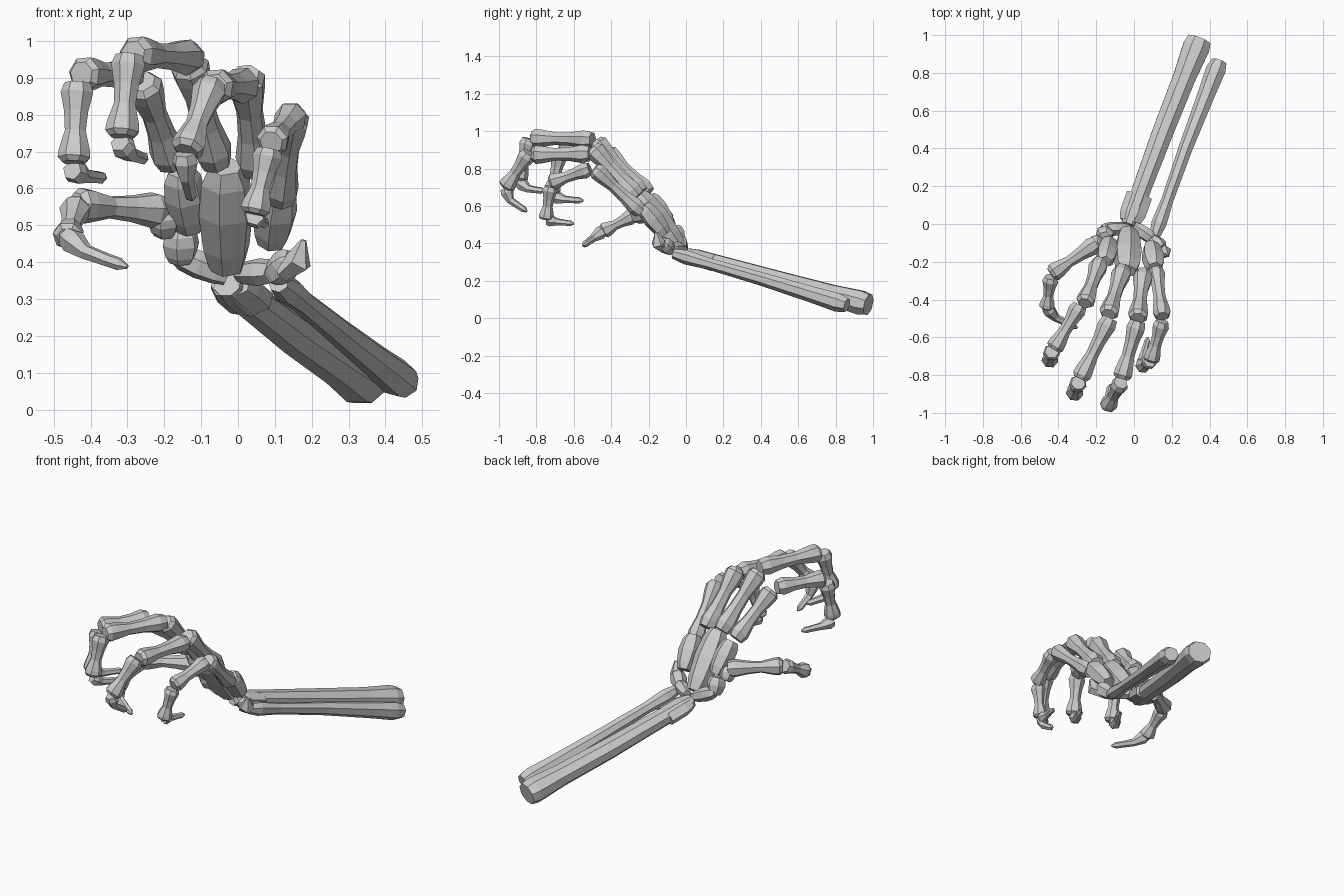
import bpy, bmesh, math
from mathutils import Vector


def bone(name, pts, rings, sides=7, wide=1.0, ref=(1, 0, 0), phase=0.3):
    """Loft rings (t, radius) along a polyline; 'wide' stretches rings along ref."""
    P = [Vector(p) for p in pts]
    seg = [(b - a).length for a, b in zip(P, P[1:])]
    total = sum(seg)

    def at(t):
        d = t * total
        for i, s in enumerate(seg):
            if d <= s or i == len(seg) - 1:
                return P[i] + (P[i + 1] - P[i]) * (d / s)
            d -= s

    bm = bmesh.new()
    loops = []
    for t, r in rings:
        tan = (at(min(1, t + 0.12)) - at(max(0, t - 0.12))).normalized()
        v = tan.cross(Vector(ref)).normalized()
        u = v.cross(tan)
        loops.append([bm.verts.new(at(t) + u * math.cos(a) * r * wide + v * math.sin(a) * r)
                      for a in (phase + 2 * math.pi * k / sides for k in range(sides))])
    for a, b in zip(loops, loops[1:]):
        for k in range(sides):
            n = (k + 1) % sides
            bm.faces.new((a[k], a[n], b[n], b[k]))
    bm.faces.new(loops[0][::-1])
    bm.faces.new(loops[-1])
    bmesh.ops.recalc_face_normals(bm, faces=bm.faces)
    me = bpy.data.meshes.new(name)
    bm.to_mesh(me)
    bm.free()
    ob = bpy.data.objects.new(name, me)
    bpy.context.collection.objects.link(ob)
    return ob


def knuckled(r, neck=0.62):
    """Wide base, thin shaft, wide head."""
    return [(0, r * .8), (.12, r), (.36, r * .74), (.6, r * neck), (.84, r * .95), (.94, r), (1, r * .72)]


def claw(r):
    return [(0, r * .8), (.14, r), (.4, r * .6), (.72, r * .5), (.88, r * .5), (1, r * .16)]


# forearm
bone("radius", [(.345, .975, .072), (.15, .48, .205), (-.03, -.005, .342)],
     [(0, .06), (.04, .069), (.2, .058), (.5, .054), (.8, .048), (.94, .046), (1, .036)], 8, 1.12)
bone("radius_flare", [(.03, .15, .295), (-.02, .01, .338)],
     [(0, .045), (.7, .045), (1, .036)], 7, 1.6)
bone("ulna", [(.452, .86, .07), (.27, .39, .215), (.11, -.065, .345)],
     [(0, .04), (.05, .052), (.2, .045), (.5, .037), (.8, .032), (.93, .04), (1, .028)], 7, 1.05)

# wrist bones: start, end, radius, width factor
carpals = {
    "capitate": ((-.03, -.04, .385), (-.035, -.25, .66), .06, 1.15),
    "lunate": ((.0, -.01, .37), (.1, -.08, .375), .034, 1.0),
    "scaphoid": ((-.03, -.02, .36), (-.17, -.03, .42), .035, 1.0),
    "trapezium": ((-.155, -.04, .4), (-.155, -.07, .49), .046, 1.0),
    "thumb_base": ((-.2, -.08, .475), (-.2, -.12, .54), .04, 1.0),
    "trapezoid": ((-.13, -.09, .49), (-.155, -.2, .65), .052, 1.0),
    "hamate": ((.09, -.11, .45), (.11, -.23, .6), .05, 1.1),
    "triquetral": ((.09, -.08, .36), (.15, -.13, .41), .04, 1.0),
}
for name, (a, b, r, w) in carpals.items():
    ref = (0, 1, 0) if name in ("lunate", "scaphoid") else (1, 0, 0)
    bone(name, [a, b], [(0, r * .7), (.2, r * .95), (.55, r * 1.12), (.85, r), (1, r * .7)], 6, w, ref)
bone("pisiform", [(.12, -.12, .375), (.165, -.15, .4), (.178, -.16, .46)],
     [(0, .03), (.5, .038), (1, .008)], 5)

# fingers: (metacarpal, proximal, middle, distal) joint paths, and size
fingers = {
    "index": ([(-.18, -.2, .67), (-.26, -.42, .89)],
              [(-.285, -.43, .91), (-.425, -.665, .91)],
              [(-.435, -.675, .885), (-.445, -.72, .67)],
              [(-.45, -.71, .65), (-.42, -.65, .635), (-.36, -.55, .628)], .048),
    "middle": ([(-.06, -.24, .67), (-.135, -.48, .945)],
               [(-.125, -.5, .955), (-.285, -.82, .965)],
               [(-.295, -.84, .96), (-.315, -.895, .74)],
               [(-.32, -.89, .725), (-.29, -.84, .69), (-.25, -.755, .68)], .05),
    "ring": ([(.05, -.26, .65), (.02, -.5, .91)],
             [(.02, -.515, .88), (-.065, -.82, .875)],
             [(-.07, -.84, .885), (-.14, -.965, .7)],
             [(-.145, -.965, .695), (-.14, -.94, .63), (-.125, -.85, .57)], .05),
    "little": ([(.115, -.24, .57), (.15, -.49, .8)],
               [(.15, -.515, .8), (.09, -.725, .725)],
               [(.085, -.725, .705), (.045, -.75, .53)],
               [(.045, -.745, .525), (.05, -.69, .515), (.075, -.6, .505)], .044),
}
for name, (mc, pp, mp, dp, r) in fingers.items():
    bone(name + "_metacarpal", mc, knuckled(r * 1.08, .68))
    bone(name + "_proximal", pp, knuckled(r * 1.02, .68))
    bone(name + "_middle", mp, knuckled(r * .95, .64))
    bone(name + "_distal", dp, claw(r * .72), 6)

# thumb
bone("thumb_metacarpal", [(-.2, -.1, .54), (-.44, -.265, .555)], knuckled(.05), ref=(0, 0, 1))
bone("thumb_proximal", [(-.44, -.28, .55), (-.462, -.445, .465)], knuckled(.043))
bone("thumb_distal", [(-.465, -.44, .47), (-.41, -.5, .425), (-.3, -.55, .387)], claw(.036), 6, ref=(0, 1, 0))
